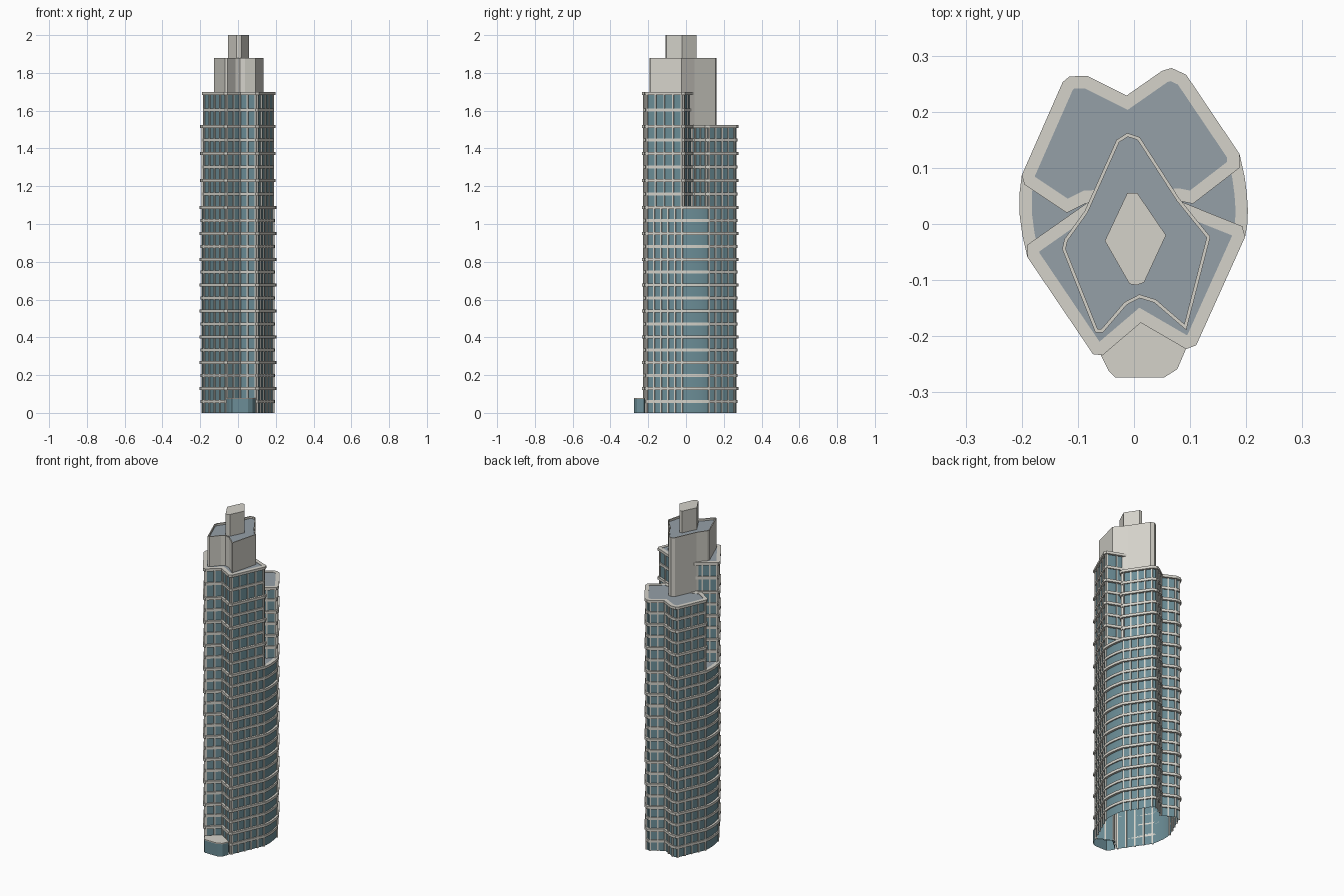
import bpy, bmesh, math
from mathutils import Vector

cube = bpy.data.objects.get("Cube")
if cube:
    bpy.data.objects.remove(cube, do_unlink=True)


def material(name, rgb):
    m = bpy.data.materials.new(name)
    m.use_nodes = True
    m.diffuse_color = (*rgb, 1)
    m.node_tree.nodes["Principled BSDF"].inputs["Base Color"].default_value = (*rgb, 1)
    return m


STONE = material("pale stone", (0.66, 0.645, 0.59))
GLASS = material("blue glass", (0.15, 0.27, 0.31))
ROOF = material("roof grey", (0.30, 0.35, 0.39))


def edge_dir(a, b):
    return (Vector(b) - Vector(a)).normalized()


def inset(outline, d):
    """Move every edge of a counter-clockwise outline inwards by d."""
    result = []
    for i, p in enumerate(outline):
        d1 = edge_dir(outline[i - 1], p)
        d2 = edge_dir(p, outline[(i + 1) % len(outline)])
        n1, n2 = Vector((-d1.y, d1.x)), Vector((-d2.y, d2.x))
        result.append(Vector(p) + (n1 + n2) * d / max(1 + n1.dot(n2), 0.35))
    return result


def loop(bm, pts, z):
    return [bm.verts.new((p[0], p[1], z)) for p in pts]


def bridge(bm, low, high):
    n = len(low)
    for i in range(n):
        j = (i + 1) % n
        bm.faces.new((low[i], low[j], high[j], high[i]))


def finish(bm, name, mat, smooth=False):
    mesh = bpy.data.meshes.new(name)
    bm.to_mesh(mesh)
    bm.free()
    mesh.materials.append(mat)
    ob = bpy.data.objects.new(name, mesh)
    bpy.context.collection.objects.link(ob)
    if smooth:
        bpy.ops.object.select_all(action='DESELECT')
        ob.select_set(True)
        bpy.context.view_layer.objects.active = ob
        bpy.ops.object.shade_smooth_by_angle(angle=math.radians(25))
    return ob


def walls(name, outline, z0, z1, mat, smooth=False):
    bm = bmesh.new()
    bridge(bm, loop(bm, outline, z0), loop(bm, outline, z1))
    return finish(bm, name, mat, smooth)


def cap(name, outline, z, mat):
    bm = bmesh.new()
    bm.faces.new(loop(bm, outline, z))
    return finish(bm, name, mat)


def add_ring(bm, outer, inner, z0, z1):
    a, b = loop(bm, outer, z0), loop(bm, outer, z1)
    c, d = loop(bm, inner, z1), loop(bm, inner, z0)
    for low, high in ((a, b), (b, c), (c, d), (d, a)):
        bridge(bm, low, high)


def add_bar(bm, p, along, z0, z1, width=0.008, depth=0.006):
    out = Vector((along.y, -along.x))
    a, b = along * width / 2, out * depth
    pts = [p - a - b, p - a + b, p + a + b, p + a - b]
    pts.reverse()
    low, high = loop(bm, pts, z0), loop(bm, pts, z1)
    bm.faces.new(high)
    bridge(bm, low, high)


WALL, RIM, THICK = 0.013, 0.022, 0.016


def tier(name, outline, z0, ledges, is_curved=lambda mid: False):
    """Glass storey block with ledges, mullions and a flat roof."""
    top = ledges[-1]
    wall = inset(outline, WALL)
    walls(name + "_glass", wall, z0, top - 0.004, GLASS, True)
    cap(name + "_roof", inset(outline, RIM - 0.002), top - 0.002, ROOF)
    # Every second ledge reaches out further
    bm = bmesh.new()
    for i, z in enumerate(reversed(ledges)):
        outer = inset(outline, 0.006) if i % 2 else outline
        inner = inset(outline, RIM) if i == 0 else wall
        add_ring(bm, outer, inner, z - THICK, z)
    finish(bm, name + "_ledges", STONE)
    # Mullions along the straight sides
    bm = bmesh.new()
    for i, p in enumerate(wall):
        q = wall[(i + 1) % len(wall)]
        length = (q - p).length
        if length < 0.04 or is_curved((p + q) / 2):
            continue
        n = max(1, round(length / 0.045))
        for k in range(n + 1):
            add_bar(bm, p.lerp(q, k / n), edge_dir(p, q), z0, top - THICK / 2)
    finish(bm, name + "_mullions", STONE)


def storeys(z0, z1, n):
    return [z0 + (z1 - z0) * (i + 1) / n for i in range(n)]


# Shared runs of the plan, counter-clockwise
front_run = [(-0.19, -0.059), (-0.073, -0.232), (-0.056, -0.234), (0.012, -0.176),
             (0.093, -0.223), (0.111, -0.216), (0.198, -0.023)]
back_run = [(0.188, 0.125), (0.093, 0.266), (0.067, 0.278), (0.05, 0.273),
            (-0.013, 0.229), (-0.083, 0.264), (-0.115, 0.263), (-0.127, 0.253),
            (-0.20, 0.087)]
right_bow = [(0.202, 0.0), (0.203, 0.025), (0.201, 0.055), (0.197, 0.085)]
left_bow = [(-0.204, 0.055), (-0.204, 0.018), (-0.199, -0.02)]

LOW, MID, HIGH, CROWN = 1.095, 1.525, 1.70, 1.88

# Lower shaft with bowed flanks, then the two wings above it
tier("lower_shaft", front_run + right_bow + back_run + left_bow, 0,
     storeys(0, LOW, 16), lambda m: abs(m.x) > 0.175 and -0.03 < m.y < 0.13)
tier("front_wing", front_run + [(0.193, -0.004), (0.081, 0.041), (-0.083, 0.038), (-0.19, -0.037)],
     LOW - 0.01, storeys(LOW, MID, 6) + storeys(MID, HIGH, 2))
tier("back_wing", [(-0.195, 0.07), (-0.12, 0.02), (-0.083, 0.038), (0.081, 0.041),
                   (0.105, 0.036), (0.188, 0.10)] + back_run,
     LOW - 0.01, storeys(LOW, MID, 6))

# Stone crown with a sunken roof
crown = [(-0.012, 0.162), (-0.031, 0.15), (-0.088, 0.023), (-0.124, -0.027),
         (-0.128, -0.045), (-0.069, -0.193), (-0.055, -0.193), (-0.013, -0.144),
         (0.01, -0.132), (0.036, -0.14), (0.093, -0.189), (0.136, -0.023),
         (0.081, 0.045), (0.01, 0.155)]
walls("crown_walls", crown, MID - 0.02, CROWN, STONE)
bm = bmesh.new()
add_ring(bm, crown, inset(crown, 0.006), CROWN - 0.02, CROWN)
finish(bm, "crown_parapet", STONE)
cap("crown_roof", inset(crown, 0.005), CROWN - 0.012, ROOF)

# Top block
spire = [(-0.012, 0.055), (-0.052, -0.03), (-0.008, -0.107), (0.005, -0.109),
         (0.018, -0.104), (0.057, -0.02), (0.006, 0.055)]
walls("top_block", spire, CROWN - 0.02, 2.0, STONE)
cap("top_block_roof", spire, 2.0, STONE)

# Entrance lobby at the front
lobby = [(-0.06, -0.232), (-0.045, -0.262), (-0.033, -0.274), (0.053, -0.274),
         (0.077, -0.259), (0.093, -0.222), (0.012, -0.17)]
walls("lobby_glass", lobby, 0, 0.074, GLASS)
walls("lobby_roof_edge", lobby, 0.074, 0.08, STONE)
cap("lobby_roof", lobby, 0.08, STONE)
